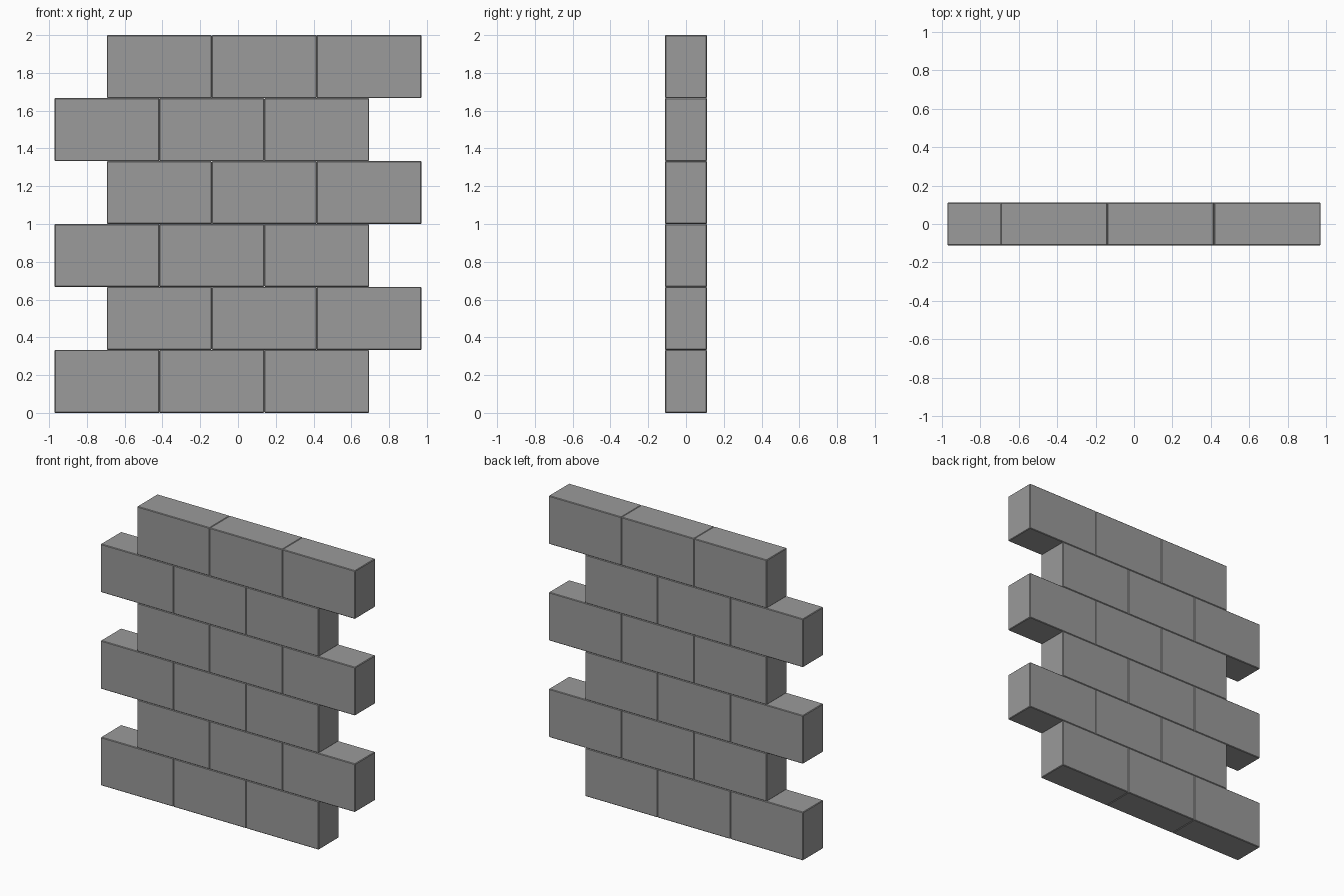
import bpy

if "Cube" in bpy.data.objects:
    bpy.data.objects.remove(bpy.data.objects["Cube"])

LENGTH, DEPTH, HEIGHT = 0.555, 0.222, 2 / 6
COURSES, PER_COURSE = 6, 3

# dark grey stone
stone = bpy.data.materials.new("stone")
stone.diffuse_color = (0.325, 0.325, 0.325, 1)
stone.use_nodes = True
stone.node_tree.nodes["Principled BSDF"].inputs["Base Color"].default_value = stone.diffuse_color


def block(name, x, z):
    # one stone block with slightly worn edges
    bpy.ops.mesh.primitive_cube_add(size=1, location=(x, 0, z))
    ob = bpy.context.object
    ob.name = name
    ob.scale = (LENGTH, DEPTH, HEIGHT)
    bpy.ops.object.transform_apply(location=False, rotation=False, scale=True)
    ob.data.materials.append(stone)
    bevel = ob.modifiers.new("worn_edges", 'BEVEL')
    bevel.width = 0.004
    bevel.segments = 1
    return ob


# courses shift left and right by a quarter block, giving a running bond
for row in range(COURSES):
    shift = LENGTH / 4 * (-1 if row % 2 == 0 else 1)
    for col in range(PER_COURSE):
        x = (col - 1) * LENGTH + shift
        block(f"block_row{row + 1}_{col + 1}", x, (row + 0.5) * HEIGHT)
